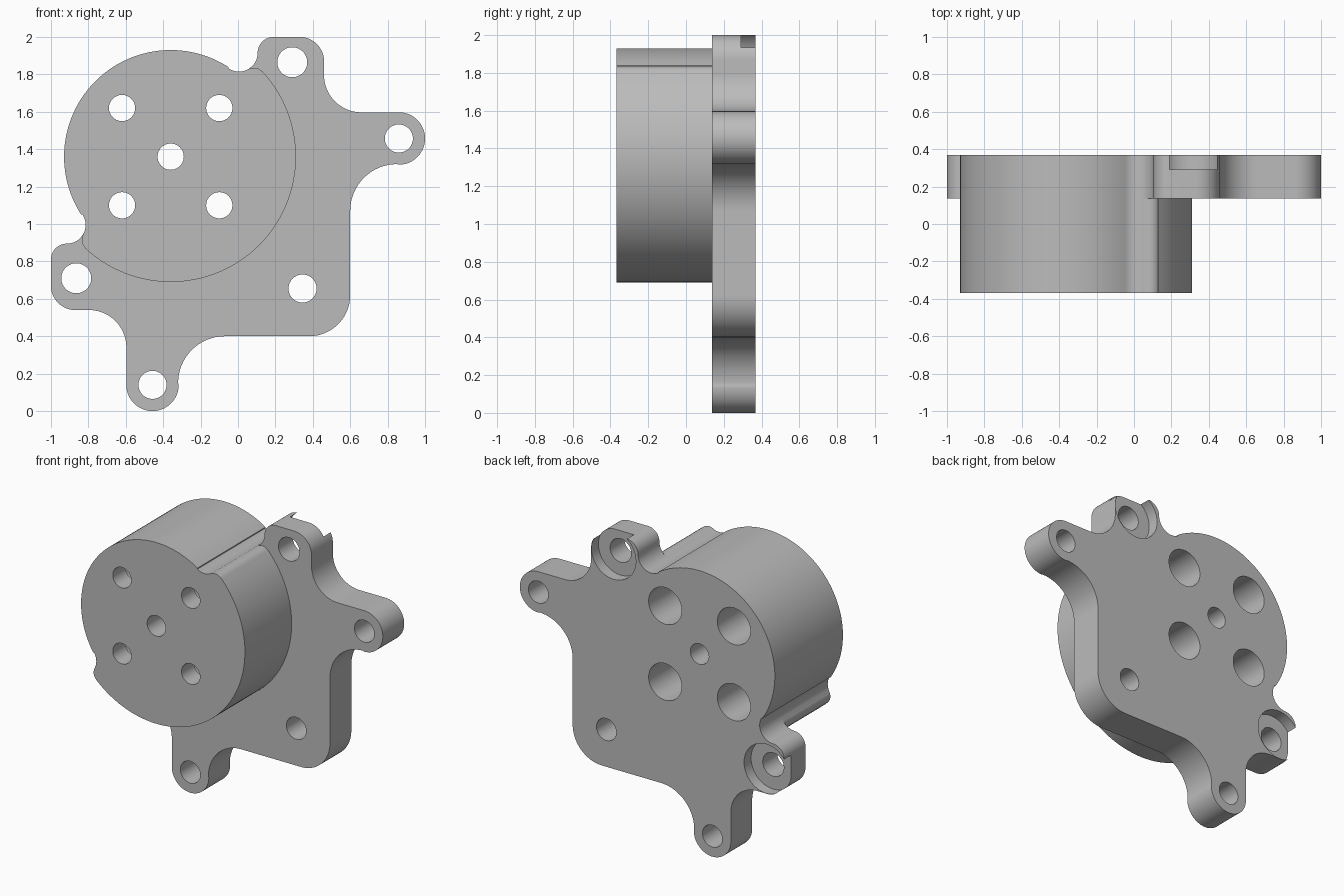
import bpy
import bmesh
from math import cos, sin, radians

cube = bpy.data.objects.get("Cube")
if cube:
    bpy.data.objects.remove(cube, do_unlink=True)

grey = bpy.data.materials.new("machined grey")
grey.use_nodes = True
COLOUR = (0.5, 0.5, 0.5, 1)
grey.diffuse_color = COLOUR
grey.node_tree.nodes["Principled BSDF"].inputs["Base Color"].default_value = COLOUR

FRONT, JOINT, BACK = -0.368, 0.137, 0.368
AXIS = (-0.36, 1.36)


def arc(cx, cz, r, a0, a1):
    """Points along an arc, angles in degrees."""
    n = max(6, int(abs(a1 - a0) / 3))
    angles = [radians(a0 + (a1 - a0) * i / n) for i in range(n + 1)]
    return [(cx + r * cos(a), cz + r * sin(a)) for a in angles]


def flip(x, z):
    """Reflect across the diagonal symmetry line of the part."""
    return 1 - z, 1 - x


def symmetric(half):
    return half + [flip(x, z) for x, z in reversed(half)]


def prism(name, outline, y0, y1):
    """Extrude an x-z outline from y0 to y1."""
    bm = bmesh.new()
    face = bm.faces.new([bm.verts.new((x, y0, z)) for x, z in outline])
    bmesh.ops.remove_doubles(bm, verts=bm.verts[:], dist=0.0015)
    moved = bmesh.ops.extrude_face_region(bm, geom=bm.faces[:], use_keep_orig=True)
    verts = [v for v in moved["geom"] if isinstance(v, bmesh.types.BMVert)]
    bmesh.ops.translate(bm, verts=verts, vec=(0, y1 - y0, 0))
    bmesh.ops.recalc_face_normals(bm, faces=bm.faces[:])
    mesh = bpy.data.meshes.new(name)
    bm.to_mesh(mesh)
    bm.free()
    mesh.materials.append(grey)
    obj = bpy.data.objects.new(name, mesh)
    bpy.context.collection.objects.link(obj)
    return obj


def bore(obj, centre, r, y0, y1):
    """Cut one round hole along y."""
    cutter = prism("bore_cutter", arc(*centre, r, 0, 360), y0, y1)
    cutter.hide_render = True
    bpy.context.view_layer.objects.active = obj
    mod = obj.modifiers.new("bore", 'BOOLEAN')
    mod.operation = 'DIFFERENCE'
    mod.solver = 'EXACT'
    mod.object = cutter
    bpy.ops.object.modifier_apply(modifier=mod.name)
    bpy.data.objects.remove(cutter, do_unlink=True)


# Mounting plate: corner, long arm, fillet, ear, then the round shoulder
plate = prism("mounting_plate", symmetric(
    arc(0.38, 0.62, 0.22, -45, 0)
    + arc(0.85, 1.07, 0.25, 180, 90)
    + arc(0.86, 1.457, 0.14, -90, 90)
    + arc(0.66, 1.797, 0.2, 270, 180)
    + arc(0.33, 1.87, 0.13, 0, 90)
    + arc(0.19, 1.915, 0.085, 90, 180)
    + arc(0.005, 1.915, 0.1, 0, -123)
    + arc(*AXIS, 0.57, 57, 135)), JOINT, BACK)

# Housing: wide arc on the plate side, rounded lip, narrower arc outside
housing = prism("round_housing", symmetric(
    arc(*AXIS, 0.67, -45, 43)
    + arc(0.085, 1.775, 0.06, 43, 120)
    + arc(0.005, 1.915, 0.1, -60, -123)
    + arc(*AXIS, 0.57, 57, 135)), FRONT, JOINT)

# Holes in the arms, ears and corner; ears have an open recess at the back
arm, ear = (0.86, 1.457), (0.29, 1.865)
bore(plate, (0.345, 0.655), 0.075, 0, 1)
for side in (lambda x, z: (x, z), flip):
    bore(plate, side(*arm), 0.075, 0, 1)
    bore(plate, side(*ear), 0.08, 0, 1)
    bore(plate, side(*ear), 0.168, 0.292, 1)

# Central hole and four stepped bolt holes
for part in (plate, housing):
    bore(part, AXIS, 0.07, -1, 1)
    for dx in (-0.26, 0.26):
        for dz in (-0.26, 0.26):
            spot = (AXIS[0] + dx, AXIS[1] + dz)
            bore(part, spot, 0.07, -1, 1)
            bore(part, spot, 0.125, -0.23, 1)

# Smooth the curved walls, keep the rims sharp
for part in (plate, housing):
    bpy.ops.object.select_all(action='DESELECT')
    part.select_set(True)
    bpy.context.view_layer.objects.active = part
    bpy.ops.object.shade_smooth_by_angle(angle=radians(30))
